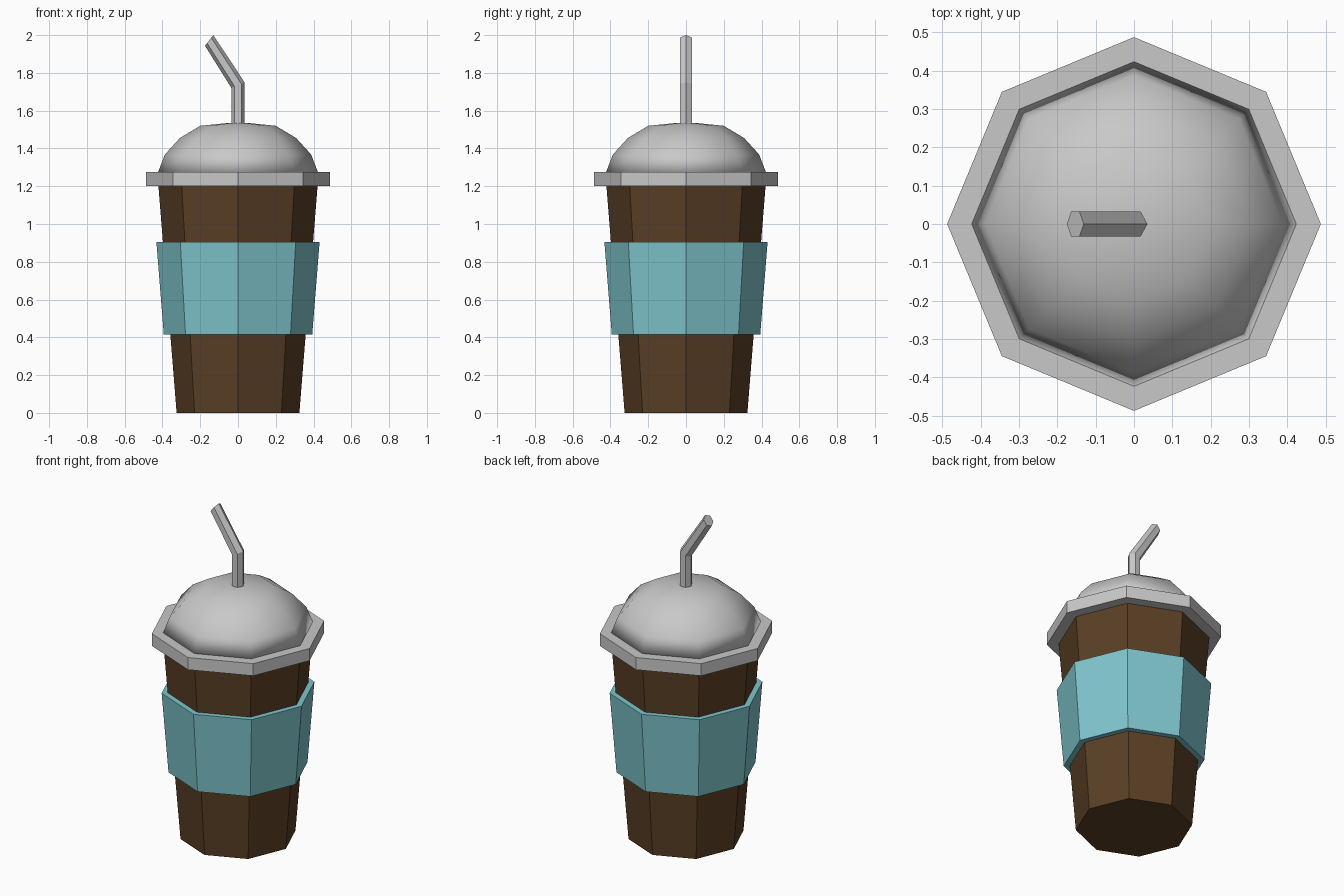
import bpy, bmesh
from math import cos, sin, pi

if "Cube" in bpy.data.objects:
    bpy.data.objects.remove(bpy.data.objects["Cube"])


def material(name, rgb):
    m = bpy.data.materials.new(name)
    m.diffuse_color = (*rgb, 1)
    m.use_nodes = True
    m.node_tree.nodes["Principled BSDF"].inputs["Base Color"].default_value = m.diffuse_color
    return m


brown = material("coffee brown", (0.102, 0.05, 0.0185))
teal = material("sleeve teal", (0.21, 0.56, 0.61))
grey = material("lid grey", (0.58, 0.58, 0.58))


def loft(name, rings, mat, loop=False, smooth=False):
    """Skin a list of point rings; cap the ends, or join them if loop is set."""
    bm = bmesh.new()
    vs = [[bm.verts.new(p) for p in r] for r in rings]
    n = len(vs[0])
    pairs = list(zip(vs, vs[1:])) + ([(vs[-1], vs[0])] if loop else [])
    for a, b in pairs:
        for i in range(n):
            j = (i + 1) % n
            bm.faces.new((a[i], a[j], b[j], b[i]))
    if not loop:
        bm.faces.new(vs[0][::-1])
        bm.faces.new(vs[-1])
    bmesh.ops.recalc_face_normals(bm, faces=bm.faces)
    for f in bm.faces:
        f.smooth = smooth
    me = bpy.data.meshes.new(name)
    bm.to_mesh(me)
    bm.free()
    me.materials.append(mat)
    ob = bpy.data.objects.new(name, me)
    bpy.context.collection.objects.link(ob)
    return ob


def octagon(r, z):
    return [(r * cos(i * pi / 4), r * sin(i * pi / 4), z) for i in range(8)]


def lathe(name, profile, mat, **kw):
    return loft(name, [octagon(r, z) for r, z in profile], mat, **kw)


# Tapered cup
lathe("cup", [(0.325, 0), (0.422, 1.21)], brown)

# Sleeve band around the cup
lathe("sleeve", [(0.393, 0.415), (0.432, 0.905), (0.39, 0.905), (0.35, 0.415)],
      teal, loop=True)

# Lid rim and smooth domed top
lathe("lid_rim", [(0.487, 1.2), (0.487, 1.275)], grey)
lathe("lid_dome", [(0.425, 1.27), (0.387, 1.368), (0.308, 1.455),
                   (0.2, 1.52), (0.04, 1.536)], grey, smooth=True)


# Bent six-sided straw: each ring is a centre plus a half-width vector in xz
def hexagon(cx, cz, ux, uz):
    return [(cx + ux * cos(i * pi / 3), 0.037 * sin(i * pi / 3),
             cz + uz * cos(i * pi / 3)) for i in range(6)]


loft("straw", [hexagon(0, 1.45, 0.035, 0), hexagon(0, 1.735, 0.035, 0.015),
               hexagon(-0.153, 1.972, 0.022, 0.028)], grey)
